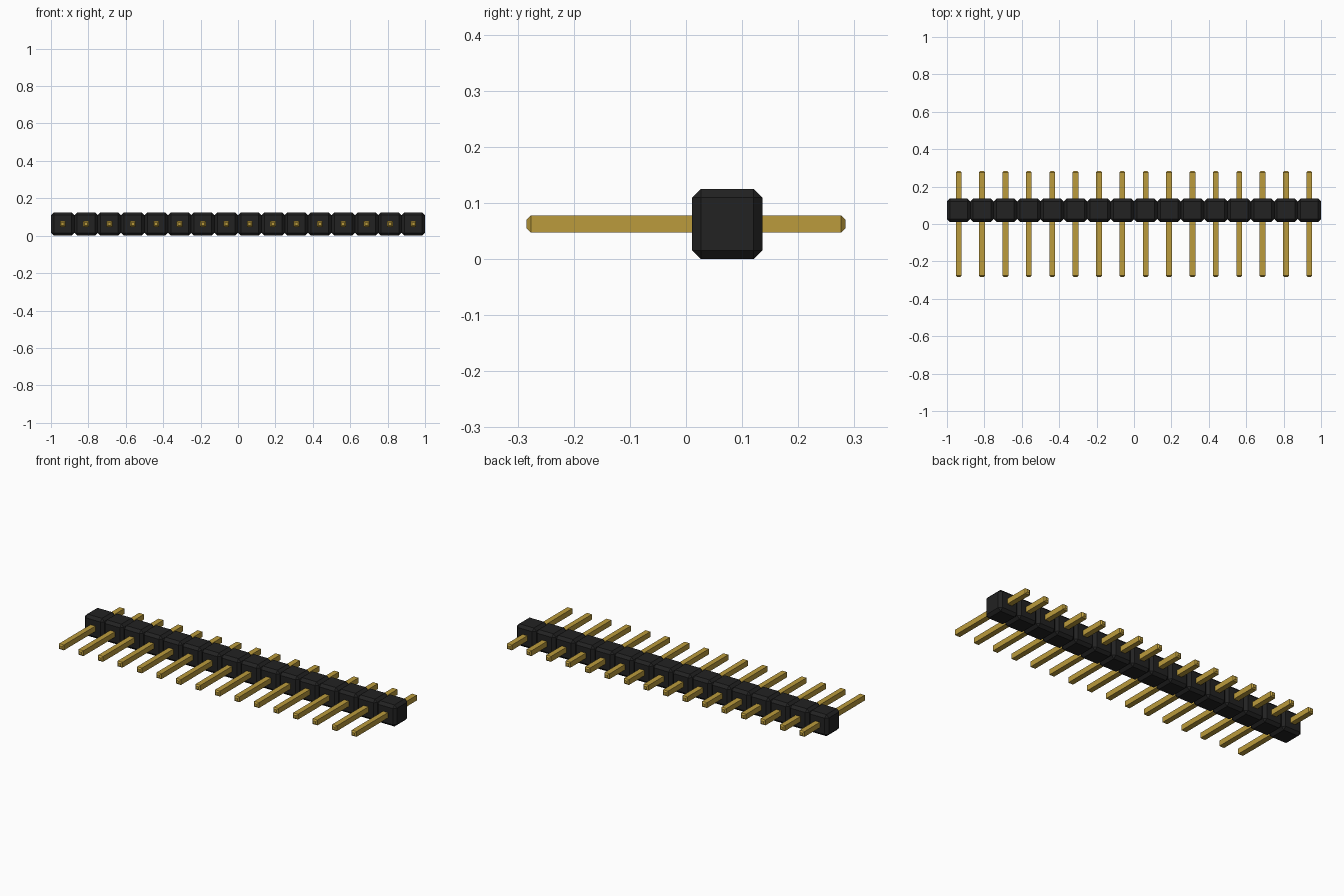
import bpy
import bmesh
from mathutils import Matrix

if "Cube" in bpy.data.objects:
    bpy.data.objects.remove(bpy.data.objects["Cube"], do_unlink=True)

COUNT = 16
PITCH = 2.0 / COUNT
BODY_Y = 0.0735        # centre of the housing row
PIN_Z = PITCH / 2
PIN_HALF_LENGTH = 0.284


def material(name, rgb):
    mat = bpy.data.materials.new(name)
    mat.use_nodes = True
    mat.diffuse_color = (*rgb, 1)
    bsdf = mat.node_tree.nodes["Principled BSDF"]
    bsdf.inputs["Base Color"].default_value = (*rgb, 1)
    bsdf.inputs["Roughness"].default_value = 0.5
    return mat


def box_mesh(name, size, mat, bevel_edges, bevel):
    """Flat-shaded box whose chosen edges are chamfered."""
    bm = bmesh.new()
    bmesh.ops.create_cube(bm, size=1, matrix=Matrix.Diagonal((*size, 1)))
    edges = [e for e in bm.edges if bevel_edges(e)]
    bmesh.ops.bevel(bm, geom=edges, offset=bevel, offset_type='OFFSET',
                    segments=1, affect='EDGES', profile=0.5)
    mesh = bpy.data.meshes.new(name)
    bm.to_mesh(mesh)
    bm.free()
    mesh.materials.append(mat)
    return mesh


def place(name, mesh, location):
    obj = bpy.data.objects.new(name, mesh)
    obj.location = location
    bpy.context.collection.objects.link(obj)
    return obj


black = material("black plastic", (0.016, 0.016, 0.016))
gold = material("gold metal", (0.50, 0.33, 0.045))

# Housing block: every edge chamfered
block = box_mesh("housing_block", (PITCH, PITCH, PITCH), black,
                 lambda e: True, 0.0155)

# Square pin: only the edges around both tips chamfered
pin = box_mesh("pin", (0.031, PIN_HALF_LENGTH * 2, 0.031), gold,
               lambda e: abs(e.verts[0].co.y - e.verts[1].co.y) < 1e-6, 0.0075)

# One block and one pin at each pitch step
for i in range(COUNT):
    x = (i - (COUNT - 1) / 2) * PITCH
    place(f"housing_block_{i + 1}", block, (x, BODY_Y, PITCH / 2))
    place(f"pin_{i + 1}", pin, (x, 0, PIN_Z))
